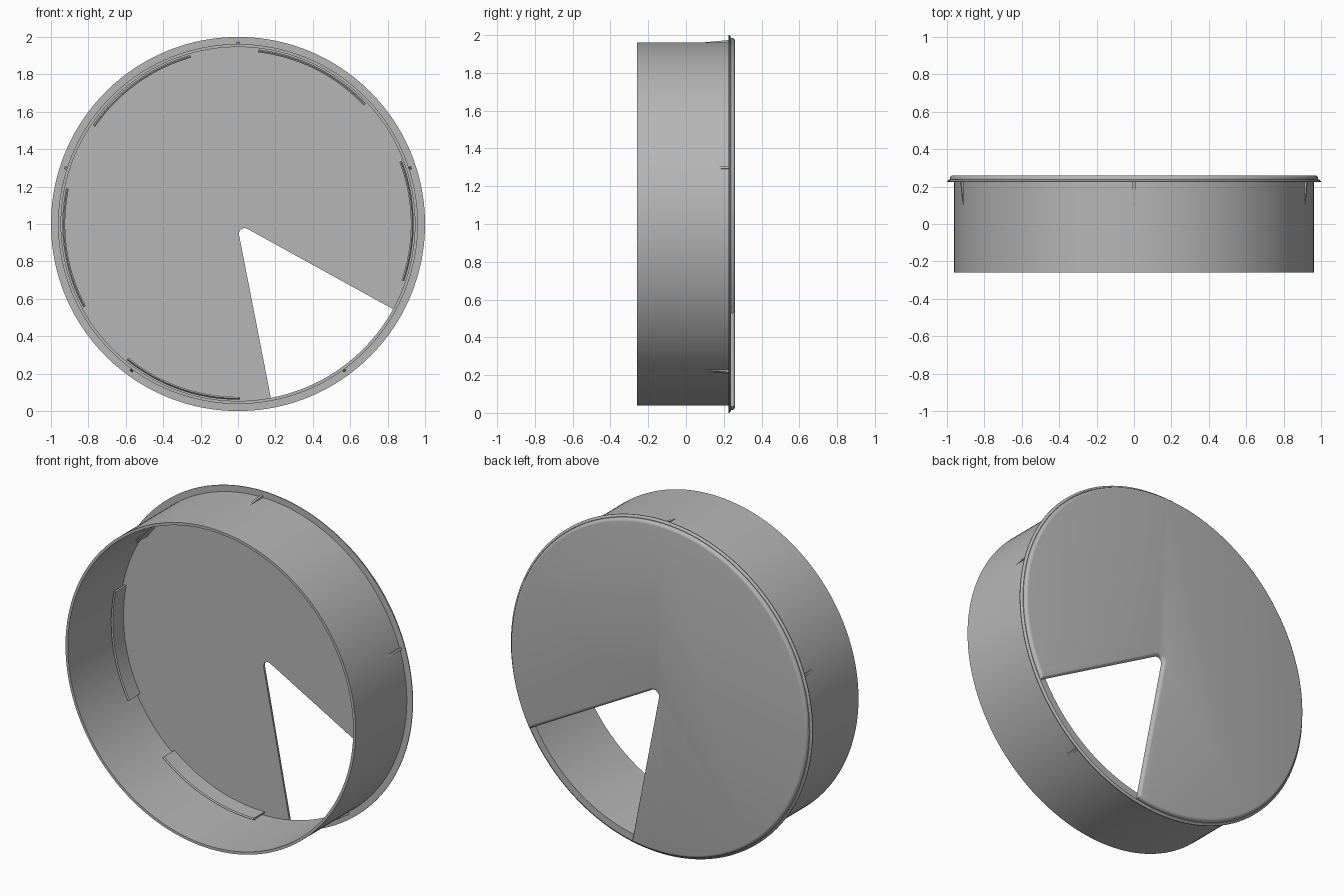
import bpy, bmesh, math
from mathutils import Vector

cube = bpy.data.objects.get("Cube")
if cube:
    bpy.data.objects.remove(cube, do_unlink=True)

grey = bpy.data.materials.new("Plain grey")
grey.use_nodes = True
grey.diffuse_color = (0.47, 0.47, 0.47, 1)
grey.node_tree.nodes["Principled BSDF"].inputs["Base Color"].default_value = (0.47, 0.47, 0.47, 1)


def polar(r, deg, y):
    """Point at radius r around the y axis, whose centre is at z = 1."""
    a = math.radians(deg)
    return Vector((r * math.cos(a), y, 1 + r * math.sin(a)))


def finish(bm, name):
    bmesh.ops.recalc_face_normals(bm, faces=bm.faces)
    mesh = bpy.data.meshes.new(name)
    bm.to_mesh(mesh)
    bm.free()
    obj = bpy.data.objects.new(name, mesh)
    obj.data.materials.append(grey)
    bpy.context.collection.objects.link(obj)
    bpy.ops.object.select_all(action='DESELECT')
    obj.select_set(True)
    bpy.context.view_layer.objects.active = obj
    bpy.ops.object.shade_smooth_by_angle(angle=math.radians(25))
    return obj


def sweep(name, profile, start, end, steps):
    """Sweep a closed (radius, y) profile around the axis."""
    bm = bmesh.new()
    full = abs(end - start) >= 360
    count = steps if full else steps + 1
    rings = [[bm.verts.new(polar(r, start + (end - start) * i / steps, y)) for r, y in profile]
             for i in range(count)]
    n = len(profile)
    for i in range(steps):
        a, b = rings[i], rings[(i + 1) % count]
        for j in range(n):
            k = (j + 1) % n
            bm.faces.new((a[j], a[k], b[k], b[j]))
    if not full:
        bm.faces.new(rings[0])
        bm.faces.new(rings[-1])
    return finish(bm, name)


# Tubular wall with its chamfered flange
sweep("wall_and_flange",
      [(0.946, -0.26), (0.962, -0.26), (0.962, 0.225), (1.0, 0.225),
       (1.0, 0.230), (0.988, 0.239), (0.946, 0.239)], 0, 360, 160)

# End cap: disc with a wedge opening that has a rounded tip
CAP_R, BASE, TOP = 0.985, 0.235, 0.26
a0 = math.degrees(math.atan2(0.525 - 1, 0.865))
a1 = math.degrees(math.atan2(0.032 - 1, 0.183)) + 360
outline = [polar(CAP_R, a0 + (a1 - a0) * i / 140, BASE) for i in range(141)]
for i in range(9):
    t = math.radians(191 + (61 - 191) * i / 8)
    outline.append(Vector((0.035 + 0.03 * math.cos(t), BASE, 0.948 + 0.03 * math.sin(t))))
bm = bmesh.new()
face = bm.faces.new([bm.verts.new(p) for p in outline])
ext = bmesh.ops.extrude_face_region(bm, geom=[face], use_keep_orig=True)
moved = [g for g in ext["geom"] if isinstance(g, bmesh.types.BMVert)]
bmesh.ops.translate(bm, verts=moved, vec=(0, TOP - BASE, 0))
bmesh.ops.recalc_face_normals(bm, faces=bm.faces)
rim = [e for e in bm.edges if all(v.co.y > TOP - 0.001 for v in e.verts)]
bmesh.ops.bevel(bm, geom=rim, offset=0.018, segments=4, profile=0.5, affect='EDGES')
finish(bm, "notched_cap")

# Five curved clips standing on the inside of the cap
clip = [(0.924, 0.24), (0.924, 0.135), (0.932, 0.130), (0.939, 0.142), (0.934, 0.155), (0.934, 0.24)]
for i, mid in enumerate((1, 63.3, 125.8, 188.3, 250.7)):
    sweep(f"inner_clip_{i + 1}", clip, mid - 20, mid + 20, 24)

# Five tapered ribs on the outside of the wall, under the flange
for i in range(5):
    ang = 90 + 72 * i
    sweep(f"outer_rib_{i + 1}", [(0.955, 0.10), (0.962, 0.10), (0.974, 0.228), (0.955, 0.228)],
          ang - 0.45, ang + 0.45, 1)
